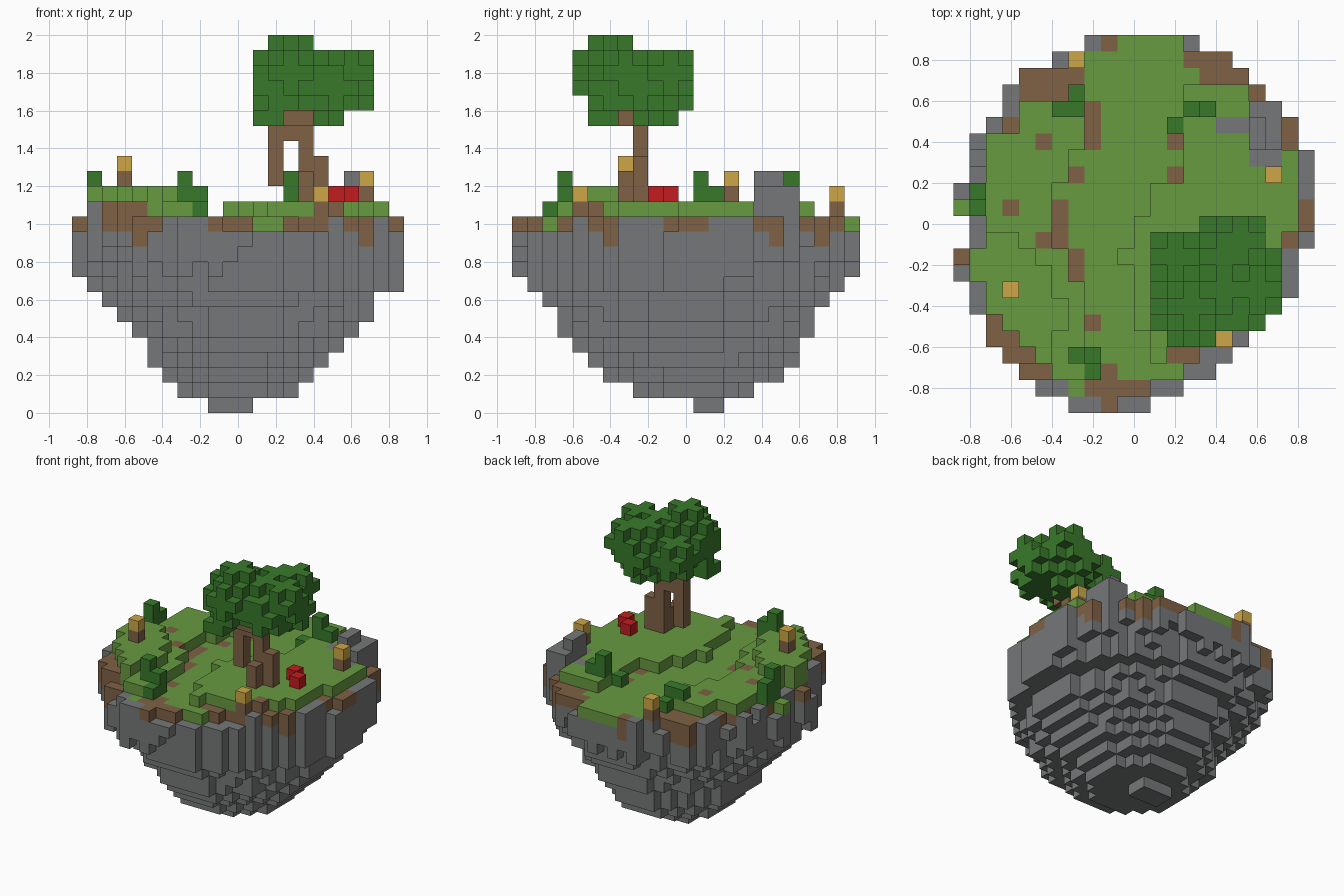
import bpy
import bmesh
import random
from itertools import product
from mathutils import Vector

random.seed(4)
cube = bpy.data.objects.get("Cube")
if cube:
    bpy.data.objects.remove(cube, do_unlink=True)

CELL = 0.08
COLS, ROWS = 22, 23
ORIGIN = Vector((-COLS / 2, -ROWS / 2, 0))
SIDES = [Vector(d) for d in ((1, 0, 0), (-1, 0, 0), (0, 1, 0),
                             (0, -1, 0), (0, 0, 1), (0, 0, -1))]
blocks = {}  # cell -> part name


def box(part, i, j, k, w=1, d=1, h=1):
    """Fill a box of cells, starting at column i, row j, level k."""
    for a, b, c in product(range(w), range(d), range(h)):
        blocks[i + a, j + b, k + c] = part


def ball(part, ci, cj, ck, reach):
    """Fill a rough ball; reach is the squared radius in cells."""
    for a, b, c in product(range(-2, 3), repeat=3):
        if a * a + b * b + c * c <= reach:
            blocks[ci + a, cj + b, ck + c] = part


def cells(rects):
    """All (column, row) pairs in rectangles (column, row, width, depth)."""
    return {(i + a, j + b) for i, j, w, d in rects
            for a, b in product(range(w), range(d))}


# Island outline: first and last column of each row, front to back
STARTS = [7, 5, 4, 3, 2, 2, 1, 1, 0, 0, 1, 1, 0, 0, 1, 1, 1, 2, 3, 3, 4, 6, 8]
ENDS = [12, 14, 16, 17, 18, 19, 20, 21, 21, 21, 22, 22,
        22, 22, 22, 22, 21, 21, 20, 19, 18, 17, 15]

# Tapering underside: column and row range of each level, bottom up
LEVELS = [(9, 12, 12, 14), (7, 15, 8, 16), (6, 16, 6, 18), (5, 17, 5, 19),
          (5, 18, 4, 19), (4, 19, 3, 20), (3, 20, 3, 20), (2, 20, 2, 21),
          (1, 22, 1, 22)]


def inside(i, j):
    return 0 <= j < ROWS and STARTS[j] <= i < ENDS[j]


def in_level(k, i, j):
    """A rounded diamond filling the range of level k."""
    x0, x1, y0, y1 = LEVELS[k]
    u = abs(2 * i + 1 - x0 - x1) / (x1 - x0)
    v = abs(2 * j + 1 - y0 - y1) / (y1 - y0)
    return u ** 1.8 + v ** 1.8 <= 1.02


# Ground: terraces beside a low winding path, a hill, bare soil
terrace = cells([(0, 16, 8, 4), (0, 14, 7, 2), (0, 10, 6, 4), (0, 8, 7, 2),
                 (0, 2, 8, 6), (14, 14, 8, 6), (12, 12, 10, 2),
                 (11, 10, 11, 2), (10, 9, 12, 1), (11, 5, 11, 4),
                 (12, 3, 10, 2)])
hill = cells([(0, 10, 4, 1), (0, 9, 5, 1), (0, 7, 6, 2), (0, 5, 7, 2),
              (0, 3, 6, 2)])
path_soil = cells([(8, 16, 1, 3), (7, 14, 1, 1), (6, 10, 1, 3), (5, 10, 1, 1),
                   (7, 8, 1, 2), (8, 5, 1, 1), (13, 14, 1, 1), (13, 16, 1, 1),
                   (5, 16, 1, 1), (3, 12, 1, 1)])
rim_soil = cells([(21, 11, 1, 2), (20, 10, 1, 1), (20, 16, 1, 2),
                  (14, 21, 3, 1), (15, 20, 3, 1), (18, 19, 1, 1),
                  (4, 19, 4, 2), (9, 22, 1, 1), (3, 17, 1, 1), (0, 9, 1, 1),
                  (4, 2, 2, 1), (8, 1, 4, 1), (9, 0, 1, 1), (9, 2, 1, 1),
                  (13, 3, 2, 1), (18, 5, 1, 1), (19, 6, 1, 1)])
raised_soil = cells([(2, 4, 2, 1), (2, 5, 1, 1), (3, 3, 2, 1), (17, 5, 1, 1)])
deep_soil = cells([(4, 2, 1, 1), (19, 6, 1, 1), (20, 17, 1, 1), (17, 20, 1, 1),
                   (4, 20, 2, 1), (9, 22, 1, 1), (3, 17, 1, 1)])
rim_turf = cells([(10, 22, 4, 1), (0, 12, 1, 1)])
low_rock = cells([(10, 0, 2, 1), (12, 1, 2, 1), (14, 2, 2, 1), (15, 3, 2, 1),
                  (5, 1, 1, 1), (0, 8, 1, 1), (21, 10, 1, 1), (14, 22, 1, 1),
                  (6, 21, 1, 1), (0, 13, 1, 1), (1, 15, 1, 1), (2, 17, 1, 1)])
high_rock = cells([(1, 6, 1, 2)])

for i, j in product(range(COLS), range(ROWS)):
    if not inside(i, j):
        continue
    at = (i, j)
    rim = not all(inside(i + a, j + b)
                  for a, b in ((1, 0), (-1, 0), (0, 1), (0, -1)))
    # Surface kind and height
    if at in rim_soil | path_soil | raised_soil:
        kind = "soil"
    elif rim and at not in rim_turf:
        kind = "island_rock"
    else:
        kind = "turf"
    if at in raised_soil | high_rock:
        height = 14
    elif at in low_rock:
        height = 12
    elif rim or at in rim_soil:
        height = 13
    else:
        height = 13 + (at in terrace or at in hill) + (at in hill)
    # Underside, with a ragged fringe of hanging rock
    levels = [k for k in range(len(LEVELS)) if in_level(k, i, j)]
    bottom = min(levels) if levels else random.choice((9, 9, 10, 10, 11))
    soil_from = 11 if at in deep_soil else 12
    for k in range(bottom, height):
        if kind == "island_rock" or k < soil_from:
            part = "island_rock"
        elif k == height - 1:
            part = kind
        else:
            part = "turf" if k >= 13 and kind == "turf" else "soil"
        box(part, i, j, k)

# Tree: leaf clumps, then forked trunk with root stubs
for ci, cj, ck in ((14, 6, 22), (16, 9, 21)):
    ball("foliage", ci, cj, ck, 5)
for ci, cj, ck in ((13, 9, 21), (13, 6, 21), (14, 8, 21), (18, 8, 21),
                   (18, 7, 22), (17, 10, 22), (17, 6, 21), (16, 7, 22)):
    ball("foliage", ci, cj, ck, 2)
box("foliage", 12, 5, 19, w=2, d=2)
box("trunk", 13, 8, 15, h=5)
box("trunk", 15, 8, 14, h=6)
box("trunk", 14, 8, 18, w=2, h=2)
box("trunk", 14, 7, 19, w=2)
box("trunk", 16, 8, 14, h=3)
box("trunk", 15, 7, 14, h=2)

# Posts with golden caps
for i, j, k in ((3, 7, 15), (16, 4, 13), (19, 14, 14), (7, 21, 13)):
    box("post_stems", i, j, k)
    box("post_caps", i, j, k + 1)

# Bushes: column, row, level, height
for i, j, k, h in ((1, 12, 13, 3), (1, 13, 13, 2),
                   (7, 3, 13, 3), (8, 3, 13, 2), (8, 2, 13, 1),
                   (14, 18, 14, 2), (15, 18, 14, 1), (13, 17, 13, 1),
                   (6, 18, 14, 1), (7, 18, 14, 1), (7, 19, 13, 1)):
    box("bushes", i, j, k, h=h)

# Boulders by the back edge
box("boulders", 18, 15, 13, w=2, d=4)
box("boulders", 18, 16, 14, w=2, d=3)
box("boulders", 18, 16, 15, d=2)
box("boulders", 16, 17, 13, w=2)

# Red blocks under the tree
box("red_blocks", 17, 10, 14)
box("red_blocks", 18, 9, 14)


def material(name, rgb):
    """Flat material from display values, stored as linear."""
    linear = [((c / 255 + .055) / 1.055) ** 2.4 for c in rgb] + [1]
    mat = bpy.data.materials.new(name)
    mat.use_nodes = True
    mat.diffuse_color = linear
    mat.node_tree.nodes["Principled BSDF"].inputs["Base Color"].default_value = linear
    return mat


stone = material("stone grey", (118, 119, 120))
earth = material("earth brown", (127, 97, 69))
grass = material("grass green", (104, 155, 65))
leaf = material("leaf green", (57, 121, 43))
gold = material("straw gold", (206, 167, 71))
red = material("bright red", (195, 28, 30))

PARTS = {"island_rock": stone, "boulders": stone, "soil": earth,
         "trunk": earth, "post_stems": earth, "turf": grass,
         "foliage": leaf, "bushes": leaf, "post_caps": gold,
         "red_blocks": red}


def build(part, mat):
    """One mesh from the exposed sides of a part's cells."""
    bm = bmesh.new()
    for cell, owner in blocks.items():
        if owner != part:
            continue
        centre = Vector(cell) + Vector((.5, .5, .5))
        for n in SIDES:
            if tuple(int(c + s) for c, s in zip(cell, n)) in blocks:
                continue
            u = Vector((n.y, n.z, n.x))
            v = n.cross(u)
            corners = [centre + (n + a * u + b * v) / 2
                       for a, b in ((-1, -1), (1, -1), (1, 1), (-1, 1))]
            bm.faces.new([bm.verts.new((p + ORIGIN) * CELL) for p in corners])
    bmesh.ops.remove_doubles(bm, verts=bm.verts, dist=CELL / 100)
    mesh = bpy.data.meshes.new(part)
    bm.to_mesh(mesh)
    bm.free()
    mesh.materials.append(mat)
    bpy.context.collection.objects.link(bpy.data.objects.new(part, mesh))


for part, mat in PARTS.items():
    build(part, mat)
